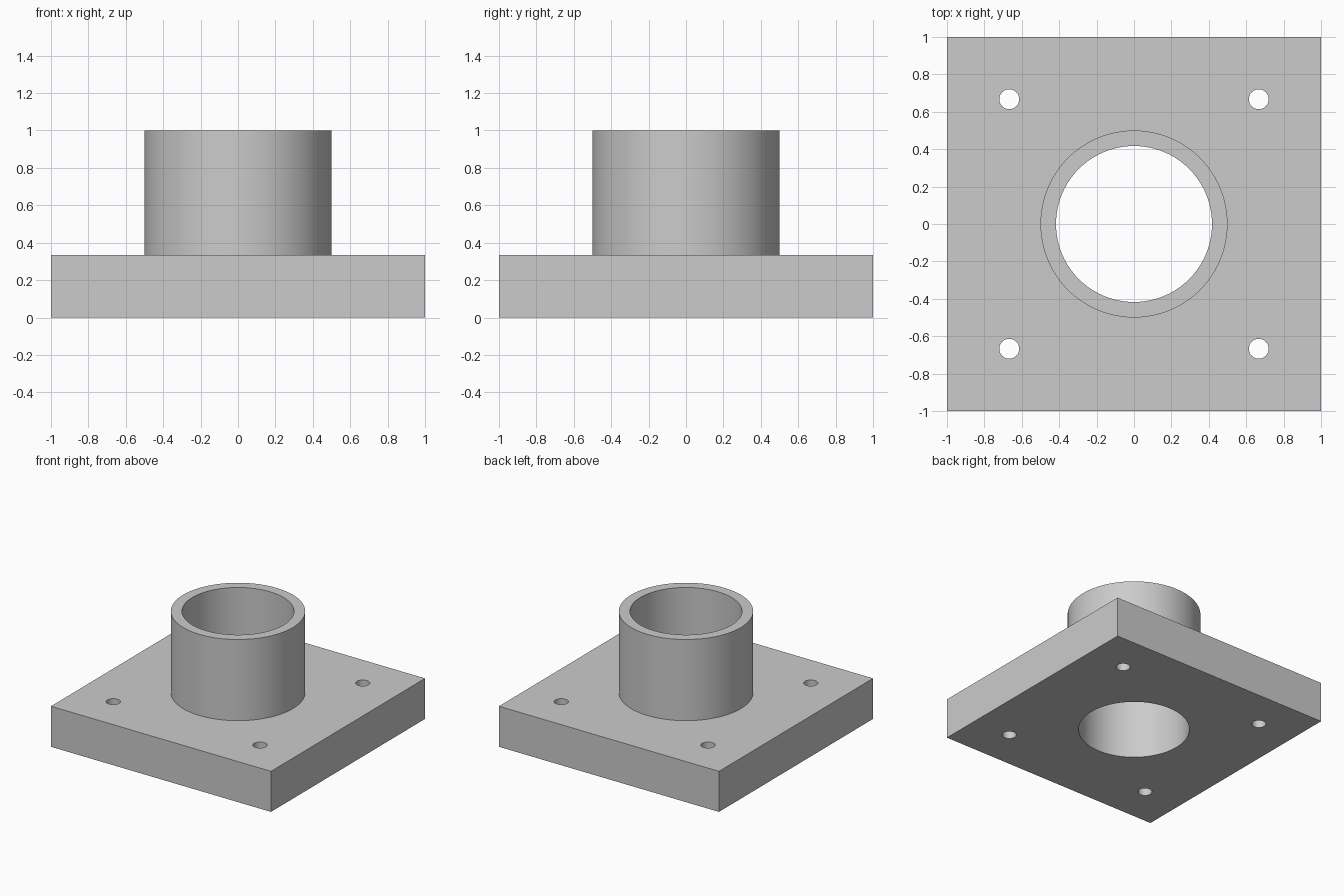
import bpy
import math

if "Cube" in bpy.data.objects:
    bpy.data.objects.remove(bpy.data.objects["Cube"], do_unlink=True)

PLATE_TOP = 1 / 3
HEIGHT = 1.0
TUBE_RADIUS = 0.5
BORE_RADIUS = 0.417
BOLT_RADIUS = 0.053
BOLT_OFFSET = 0.667


def cylinder(name, radius, bottom, top, x=0, y=0, sides=96):
    bpy.ops.mesh.primitive_cylinder_add(
        vertices=sides, radius=radius, depth=top - bottom,
        location=(x, y, (bottom + top) / 2))
    obj = bpy.context.object
    obj.name = name
    return obj


def combine(target, tool, operation):
    """Apply a boolean to the target and discard the tool."""
    mod = target.modifiers.new(tool.name, 'BOOLEAN')
    mod.operation = operation
    mod.solver = 'EXACT'
    mod.object = tool
    bpy.context.view_layer.objects.active = target
    bpy.ops.object.modifier_apply(modifier=mod.name)
    bpy.data.objects.remove(tool, do_unlink=True)


# Square base plate
bpy.ops.mesh.primitive_cube_add(size=1, location=(0, 0, PLATE_TOP / 2))
flange = bpy.context.object
flange.name = "flange"
flange.scale = (2, 2, PLATE_TOP)
bpy.ops.object.transform_apply(location=True, rotation=False, scale=True)

# Upright tube, then the bore through tube and plate
combine(flange, cylinder("tube", TUBE_RADIUS, PLATE_TOP / 2, HEIGHT), 'UNION')
combine(flange, cylinder("bore", BORE_RADIUS, -0.2, HEIGHT + 0.2), 'DIFFERENCE')

# Four corner bolt holes
for sx in (-1, 1):
    for sy in (-1, 1):
        hole = cylinder("bolt_hole", BOLT_RADIUS, -0.2, PLATE_TOP + 0.2,
                        sx * BOLT_OFFSET, sy * BOLT_OFFSET, 48)
        combine(flange, hole, 'DIFFERENCE')

# Plain grey finish
grey = bpy.data.materials.new("grey")
grey.use_nodes = True
colour = (0.6, 0.6, 0.6, 1)
grey.diffuse_color = colour
grey.node_tree.nodes["Principled BSDF"].inputs["Base Color"].default_value = colour
flange.data.materials.clear()
flange.data.materials.append(grey)

bpy.ops.object.select_all(action='DESELECT')
flange.select_set(True)
bpy.context.view_layer.objects.active = flange
bpy.ops.object.shade_smooth_by_angle(angle=math.radians(30))
